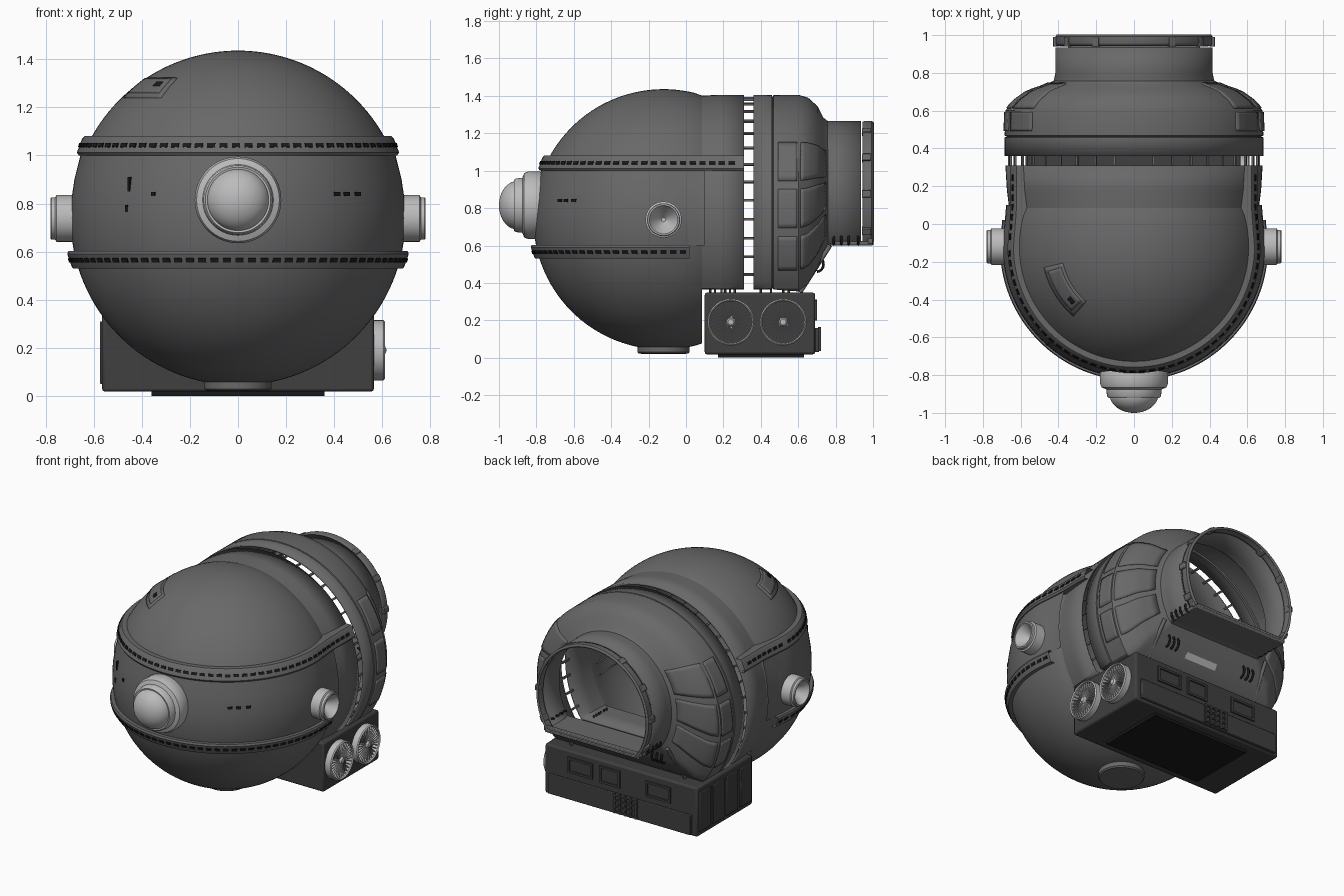
import bpy, bmesh
from math import sin, cos, pi, sqrt, radians, atan2
from mathutils import Matrix, Vector, Euler

if "Cube" in bpy.data.objects:
    bpy.data.objects.remove(bpy.data.objects["Cube"])

def material(name, v):
    m = bpy.data.materials.new(name)
    m.diffuse_color = (v, v, v, 1)
    m.use_nodes = True
    m.node_tree.nodes["Principled BSDF"].inputs["Base Color"].default_value = m.diffuse_color
    return m

BODY, LIGHT, DARK, BLACK = [material(n, v) for n, v in
    (("body_grey", .14), ("light_grey", .5), ("dark_grey", .05), ("black", .01))]

def finish(bm, name, mat, thick=0, bevel=0):
    bmesh.ops.remove_doubles(bm, verts=bm.verts, dist=1e-5)
    bmesh.ops.recalc_face_normals(bm, faces=bm.faces)
    me = bpy.data.meshes.new(name)
    bm.to_mesh(me)
    bm.free()
    ob = bpy.data.objects.new(name, me)
    bpy.context.collection.objects.link(ob)
    me.materials.append(mat)
    bpy.ops.object.select_all(action='DESELECT')
    ob.select_set(True)
    bpy.context.view_layer.objects.active = ob
    bpy.ops.object.shade_smooth_by_angle(angle=radians(32))
    if thick:
        s = ob.modifiers.new("thickness", 'SOLIDIFY')
        s.thickness, s.offset = thick, 0
    if bevel:
        b = ob.modifiers.new("bevel", 'BEVEL')
        b.width, b.segments = bevel, 2
    return ob

def grid(name, rows, mat=BODY, closed=False, thick=0):
    """Skin a list of point rows."""
    bm = bmesh.new()
    vs = [[bm.verts.new(p) for p in r] for r in rows]
    n = len(rows[0])
    for a, b in zip(vs, vs[1:]):
        for i in range(n if closed else n - 1):
            j = (i + 1) % n
            bm.faces.new((a[i], a[j], b[j], b[i]))
    return finish(bm, name, mat, thick)

def boxes(name, items, mat=BODY, bevel=0):
    """items: (location, size, euler)"""
    bm = bmesh.new()
    for loc, size, rot in items:
        bmesh.ops.create_cube(bm, size=1, matrix=Matrix.LocRotScale(
            Vector(loc), Euler(rot), Vector(size)))
    return finish(bm, name, mat, 0, bevel)

def lathe(name, prof, centre, axis, mat, n=64):
    """prof: (radius, distance along axis)"""
    m = Matrix.Translation(centre) @ Vector(axis).to_track_quat('Z', 'Y').to_matrix().to_4x4()
    return grid(name, [[m @ Vector((r * cos(2*pi*i/n), r * sin(2*pi*i/n), h))
                        for i in range(n)] for r, h in prof], mat, True)

def tubes(name, paths, r, mat=BLACK):
    cu = bpy.data.curves.new(name, 'CURVE')
    cu.dimensions, cu.bevel_depth, cu.bevel_resolution = '3D', r, 2
    for path in paths:
        sp = cu.splines.new('POLY')
        sp.points.add(len(path) - 1)
        for p, c in zip(sp.points, path):
            p.co = (*c, 1)
    cu.use_fill_caps = True
    cu.materials.append(mat)
    ob = bpy.data.objects.new(name, cu)
    bpy.context.collection.objects.link(ob)

def ring(y, rx, rz, cz, floor, n=128):
    """Circular section at y, cut flat at floor."""
    return [(rx * cos(2*pi*i/n), y, max(floor, cz + rz * sin(2*pi*i/n))) for i in range(n)]

CY, CZ, R = -.12, .74, .69

# Head shell: sphere that turns into a flat-floored tube
rows = []
for i in range(37):
    y = -.81 + (1 - cos(i / 36 * radians(106.9))) * R
    r = sqrt(max(0, R * R - (y - CY) ** 2))
    rows.append(ring(y, r, r, CZ, -1))
rows += [ring(.08, .66, .66, CZ, .37), ring(.18, .667, .66, CZ, .37), ring(.31, .675, .66, CZ, .37)]
grid("head_shell", rows, BODY, True, .012)

# Rear collar tapering into the neck
COLLAR = [(.36, .68, .66, .74, .37), (.455, .68, .66, .74, .37), (.458, .67, .65, .74, .375),
          (.468, .67, .65, .74, .375), (.471, .68, .66, .74, .37), (.60, .675, .66, .74, .36),
          (.65, .63, .63, .755, .40), (.70, .56, .55, .79, .49), (.73, .47, .46, .82, .55),
          (.755, .42, .42, .84, .60), (.80, .41, .41, .85, .61), (.935, .41, .41, .85, .61)]
grid("rear_collar", [ring(*s) for s in COLLAR], BODY, True, .012)

def collar_point(y, a, grow):
    for s, t in zip(COLLAR, COLLAR[1:]):
        if s[0] <= y <= t[0]:
            f = (y - s[0]) / (t[0] - s[0])
            _, rx, rz, cz, fl = [p + (q - p) * f for p, q in zip(s, t)]
            return ((rx + grow) * cos(a), y + grow * .5, max(fl, cz + (rz + grow) * sin(a)))

# Raised pads around the collar and its taper
for k, (a0, a1) in enumerate([(-24, -8), (-4, 14), (18, 38), (142, 162), (166, 184), (188, 204)]):
    for part, y0, y1 in (("collar", .49, .59), ("taper", .61, .74)):
        grid(f"{part}_pad_{k}", [[collar_point(y0 + (y1 - y0) * i / 8,
             radians(a0 + (a1 - a0) * j / 8), .006) for j in range(9)] for i in range(9)], BODY, False, .012)

# Neck rim, clips and sill
grid("neck_rim", [ring(y, r, r, .85, .61) for y, r in ((.945, .405), (.96, .41), (.99, .41), (1, .402))],
     BODY, True, .014)
boxes("rim_clips", [((.415 * cos(a), .965, .85 + .405 * sin(a)), (.03, .05, .04), (0, -a, 0))
                    for a in [radians(-25 + 28.75 * i) for i in range(9)] if abs(cos(a)) > .1], BODY, .004)
boxes("neck_sill", [((0, .88, .612), (.70, .24, .022), (0, 0, 0)),
                    ((0, .985, .625), (.72, .025, .03), (0, 0, 0))], BODY, .005)

# Bridging bars across the open seam
boxes("seam_bars", [((.662 * cos(a), .335, CZ + .648 * sin(a)), (.012, .07, .012), (0, -a, 0))
      for a in [2 * pi * i / 40 for i in range(40)] if sin(a) > -.55], BODY)

# Visor and bands follow a U-shaped plan: half circle with straight sides
def u_path(r, y_end, n=64, m=10):
    side = [(r * (1 - .025 * min(1, (m - i) / m * (y_end - CY) / .2)), y_end + (CY - y_end) * i / m)
            for i in range(m)]
    arc = [(r * cos(pi * i / n), CY - r * sin(pi * i / n)) for i in range(n + 1)]
    return side + arc + [(-x, y) for x, y in reversed(side)]

def u_sweep(name, prof, y_end):
    grid(name, [[(x, y, z) for x, y in u_path(r, y_end)] for z, r in prof])

u_sweep("upper_band", [(1.0, .62), (1.0, .662), (1.012, .67), (1.07, .648), (1.08, .638), (1.08, .58)], .31)
u_sweep("visor", [(.6, .68), (.67, .692), (.74, .696), (.82, .692), (.9, .68), (1.0, .655)], .10)
u_sweep("lower_band", [(.53, .64), (.53, .686), (.54, .692), (.59, .71), (.603, .705), (.603, .66)], .02)

def slots(name, r, z, y_end, lean):
    """Dark dashes along a band."""
    items, step = [], .052
    for i in range(int(pi * r / step) + 1):
        a = i * step / r
        items.append(((r * cos(a), CY - r * sin(a), z), (.012, .034, .018), (0, lean, -a)))
    for s in (-1, 1):
        y = CY + step
        while y < y_end - .02:
            f = 1 - .025 * min(1, (y - CY) / .2)
            items.append(((s * r * f, y, z), (.012, .034, .018), (0, s * lean, 0)))
            y += step
    boxes(name, items, BLACK)

slots("upper_band_slots", .657, 1.042, .31, -.35)
slots("lower_band_slots", .699, .565, .02, .33)

# Small marks on the visor
def visor_mark(x, z, w, h):
    y = CY - sqrt(.692 ** 2 - x * x - (z - CZ) ** 2 * .6)
    return ((x, y, z), (w, .016, h), (0, 0, atan2(x, CY - y)))
boxes("visor_marks", [visor_mark(*m) for m in ((.41, .84, .03, .016), (.45, .84, .03, .016), (.495, .84, .03, .016),
      (-.35, .84, .016, .018), (-.45, .88, .01, .06), (-.46, .78, .01, .03))], BLACK)

# Curved hatch on the upper left of the dome
def dome(r, a, grow):
    return (r * cos(a), CY + r * sin(a), CZ + sqrt(R * R - r * r) + grow)
def hatch(name, r0, r1, a0, a1, grow, mat):
    grid(name, [[dome(r0 + (r1 - r0) * i / 6, radians(a0 + (a1 - a0) * j / 12), grow)
                 for j in range(13)] for i in range(7)], mat, False, .014)
hatch("hatch_frame", .385, .485, 193, 229, .006, BODY)
hatch("hatch_panel", .40, .47, 196, 226, .013, BODY)
hatch("hatch_slot", .425, .445, 218, 223, .018, BLACK)

# Front lens housing and glass
lathe("lens_housing", [(.15, .74), (.172, .765), (.18, .78), (.18, .845), (.172, .865), (.155, .872),
      (.147, .875), (.143, .91), (.136, .92), (.126, .918), (.124, .89)], (0, 0, .815), (0, -1, 0), LIGHT)
lathe("lens_dome", [(.13 * cos(t), .90 + .10 * sin(t)) for t in [pi / 2 * i / 14 for i in range(15)]],
      (0, 0, .815), (0, -1, 0), LIGHT)

# Ear cups
for s, side in ((1, "right"), (-1, "left")):
    lathe(f"{side}_ear_cup", [(.097, .64), (.097, .755), (.088, .76), (.088, .775), (.084, .78),
          (.076, .78), (.072, .77), (.012, .705), (0, .705)], (0, CY, .738), (s, 0, 0), LIGHT, 48)

# Foot disc under the sphere
lathe("foot_disc", [(.14, .10), (.14, .03), (.132, .022), (.10, .02), (0, .02)], (0, CY, 0), (0, 0, 1), BODY)

# Equipment box with panels
O = (0, 0, 0)
boxes("equipment_box", [((0, .395, .183), (1.13, .59, .33), O)], DARK, .012)
boxes("box_base_plate", [((0, .40, .012), (.72, .46, .024), O)], BLACK)
boxes("box_back_block", [((.0, .70, .095), (1.06, .022, .13), O)], DARK, .004)

def frame(x, z, w, h, y=.692, t=.014):
    return [((x, y, z + s * h / 2), (w + t, .016, t), O) for s in (-1, 1)] + \
           [((x + s * w / 2, y, z), (t, .016, h), O) for s in (-1, 1)]
boxes("back_window_frames", frame(.30, .255, .17, .09) + frame(-.28, .25, .17, .09) + frame(.08, .255, .14, .10), DARK)
boxes("back_grille", [((-.05 + .04 * i, .714, .10), (.012, .014, .13), O) for i in range(-2, 3)] +
      [((-.05, .714, .045 + .037 * i), (.18, .014, .01), O) for i in range(4)], DARK)
boxes("left_side_panels", [((-.568, y, .18), (.012, .12, .26), O) for y in (.18, .325, .47, .61)], DARK, .004)

# Two spoked fans on the right side
for k, y in enumerate((.24, .52)):
    c = (0, y, .19)
    lathe(f"fan_{k}_rim", [(.112, .56), (.112, .605), (.118, .612), (.125, .605), (.125, .56)], c, (1, 0, 0), LIGHT, 48)
    lathe(f"fan_{k}_hub", [(.024, .56), (.024, .60), (.016, .612), (0, .618)], c, (1, 0, 0), LIGHT, 24)
    boxes(f"fan_{k}_blades", [((.588, y + .067 * cos(a), .19 + .067 * sin(a)), (.025, .094, .004), (a, 0, 0))
          for a in [2 * pi * i / 32 for i in range(32)]], LIGHT)

# Pins between box and shell, diagonal rods and hoses
tubes("support_pins", [[(s * .5, y, .33), (s * .5, y, .39)] for s in (-1, 1)
      for y in (.13, .155, .19, .21, .235, .26, .40, .455, .52, .55)], .006, DARK)
tubes("diagonal_rods", [[(s * .42, .61, .35), (s * .40, .77, .60)] for s in (-1, 1)], .012, BODY)
arc = [pi * i / 8 for i in range(9)]
tubes("panel_hoses", [[(s * x, .70 + .035 * sin(t), .50 - .04 * cos(t)) for t in arc]
      for s in (-1, 1) for x in (.26, .295, .33)], .007)
tubes("neck_hoses", [[(s * (.335 + .03 * sin(t)), y, .635 - .03 * cos(t)) for t in arc]
      for s in (-1, 1) for y in (.79, .83, .87, .92)], .007)

# Light window in the sloped panel under the neck
boxes("slope_window", [((.05, .676, .447), (.24, .09, .012), (radians(60), 0, 0))], LIGHT)
